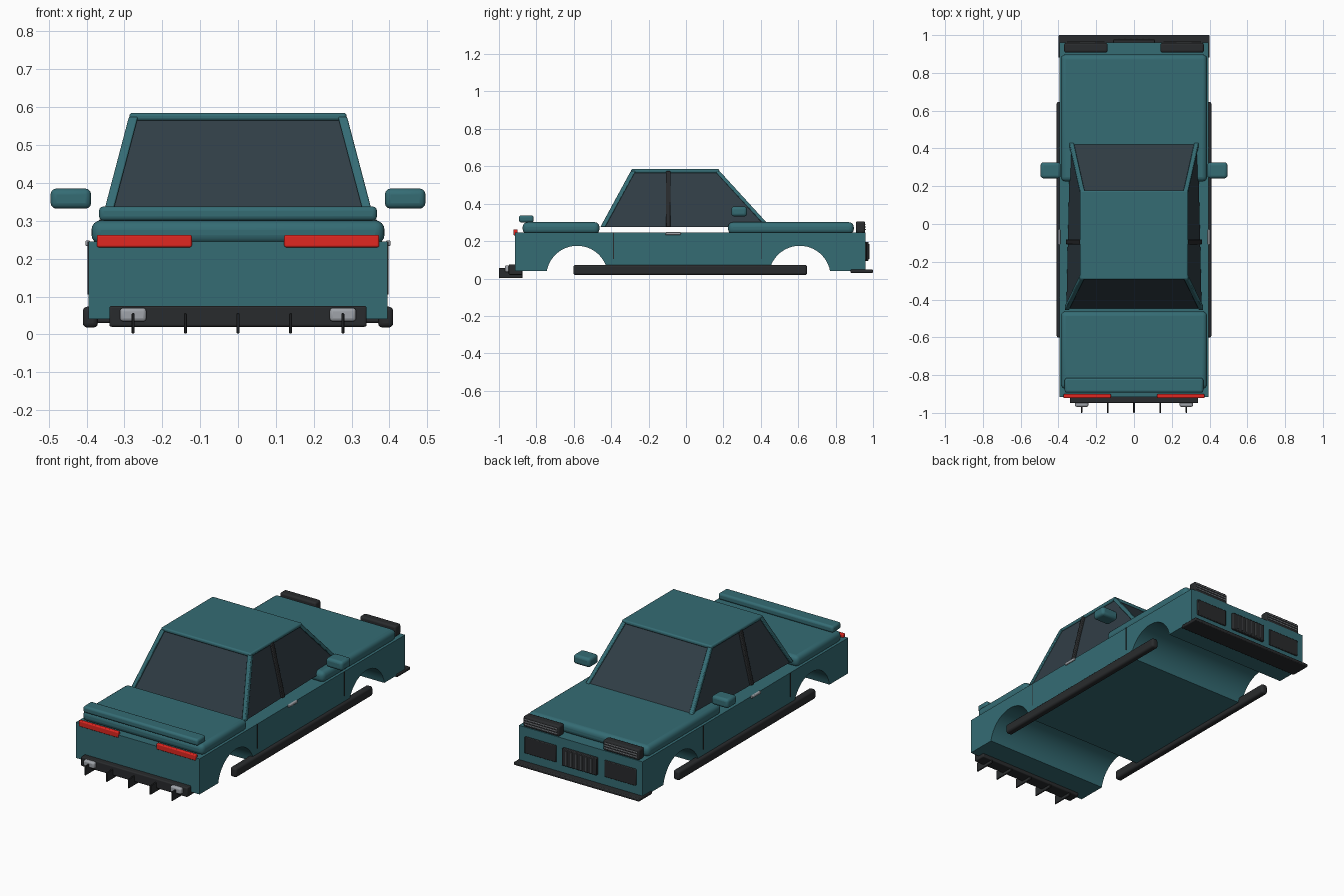
import bpy, bmesh, math
from mathutils import Vector

if "Cube" in bpy.data.objects:
    bpy.data.objects.remove(bpy.data.objects["Cube"])


def material(name, rgb):
    m = bpy.data.materials.new(name)
    m.diffuse_color = (*rgb, 1)
    m.use_nodes = True
    m.node_tree.nodes["Principled BSDF"].inputs["Base Color"].default_value = m.diffuse_color
    return m


PAINT = material("teal_paint", (0.035, 0.15, 0.175))
GLASS = material("dark_glass", (0.03, 0.047, 0.06))
TRIM = material("black_trim", (0.022, 0.024, 0.026))
RED = material("red_lens", (0.75, 0.02, 0.015))
METAL = material("metal", (0.35, 0.37, 0.4))
SLAT = material("grey_slat", (0.12, 0.13, 0.14))


def finish(name, bm, mat, bevel=0.0, segments=3):
    bmesh.ops.recalc_face_normals(bm, faces=bm.faces)
    me = bpy.data.meshes.new(name)
    bm.to_mesh(me)
    bm.free()
    me.materials.append(mat)
    ob = bpy.data.objects.new(name, me)
    bpy.context.collection.objects.link(ob)
    if bevel:
        mod = ob.modifiers.new("bevel", 'BEVEL')
        mod.width, mod.segments = bevel, segments
    bpy.ops.object.select_all(action='DESELECT')
    ob.select_set(True)
    bpy.context.view_layer.objects.active = ob
    bpy.ops.object.shade_smooth_by_angle(angle=math.radians(35))
    return ob


def box(name, x, y, z, mat, bevel=0.0, segments=3):
    """Box from (min, max) ranges on each axis."""
    bm = bmesh.new()
    bmesh.ops.create_cube(bm, size=1)
    for v in bm.verts:
        for i, r in enumerate((x, y, z)):
            v.co[i] = r[0] if v.co[i] < 0 else r[1]
    return finish(name, bm, mat, bevel, segments)


def pair(name, x, *args, **kw):
    """Box on the right side and its mirror image on the left."""
    box(name + "_right", x, *args, **kw)
    box(name + "_left", (-x[1], -x[0]), *args, **kw)


def beam(name, a, b, wx, wy, mat, bevel=0.004):
    """Slanted bar with horizontal ends."""
    bm = bmesh.new()
    rings = [[bm.verts.new(Vector(p) + Vector((sx * wx / 2, sy * wy / 2, 0)))
              for sx, sy in ((-1, -1), (1, -1), (1, 1), (-1, 1))] for p in (a, b)]
    bm.faces.new(rings[0])
    bm.faces.new(rings[1])
    for i in range(4):
        j = (i + 1) % 4
        bm.faces.new((rings[0][i], rings[0][j], rings[1][j], rings[1][i]))
    return finish(name, bm, mat, bevel, 2)


# Lower body: side profile with wheel arches, extruded across the width
def arch(cy, cz=0.01, r=0.165, base=0.04, n=24):
    a0 = math.asin((base - cz) / r)
    return [(cy - r * math.cos(a0 + (math.pi - 2 * a0) * i / n),
             cz + r * math.sin(a0 + (math.pi - 2 * a0) * i / n)) for i in range(n + 1)]


profile = ([(-0.915, 0.245), (-0.915, 0.04)] + arch(-0.582) + arch(0.608)
           + [(0.96, 0.04), (0.96, 0.245)])
bm = bmesh.new()
face = bm.faces.new([bm.verts.new((-0.395, y, z)) for y, z in profile])
ext = bmesh.ops.extrude_face_region(bm, geom=[face])
bmesh.ops.translate(bm, vec=(0.79, 0, 0),
                    verts=[g for g in ext["geom"] if isinstance(g, bmesh.types.BMVert)])
finish("lower_body", bm, PAINT)

# Hood, boot lid and spoiler
box("hood", (-0.387, 0.387), (0.225, 0.897), (0.238, 0.301), PAINT, 0.025, 4)
box("boot_lid", (-0.387, 0.387), (-0.873, -0.463), (0.238, 0.301), PAINT, 0.025, 4)
box("spoiler", (-0.367, 0.367), (-0.893, -0.815), (0.3, 0.338), PAINT, 0.012)

# Cabin glass: tapered block floating just above the body
BASE, TOP = 0.275, 0.572
low = [(-0.358, -0.447), (0.358, -0.447), (0.338, 0.445), (-0.338, 0.445)]
high = [(-0.28, -0.283), (0.28, -0.283), (0.275, 0.168), (-0.275, 0.168)]
bm = bmesh.new()
lv = [bm.verts.new((x, y, BASE)) for x, y in low]
hv = [bm.verts.new((x, y, TOP)) for x, y in high]
bm.faces.new(lv)
bm.faces.new(hv)
for i in range(4):
    j = (i + 1) % 4
    bm.faces.new((lv[i], lv[j], hv[j], hv[i]))
finish("cabin_glass", bm, GLASS)

# Roof and pillars
box("roof", (-0.287, 0.287), (-0.294, 0.178), (0.564, 0.585), PAINT, 0.008)
for s, side in ((1, "right"), (-1, "left")):
    beam("rear_pillar_" + side, (s * 0.355, -0.445, BASE), (s * 0.276, -0.282, 0.575),
         0.024, 0.026, PAINT)
    beam("front_pillar_" + side, (s * 0.335, 0.44, BASE), (s * 0.273, 0.166, 0.575),
         0.024, 0.026, PAINT)
    beam("middle_pillar_" + side, (s * 0.351, -0.095, BASE), (s * 0.278, -0.095, 0.575),
         0.02, 0.026, TRIM)

# Mirrors, side skirts, door handles and door seams
pair("wing_mirror", (0.388, 0.495), (0.242, 0.326), (0.332, 0.385), PAINT, 0.015)
pair("side_skirt", (0.37, 0.41), (-0.602, 0.647), (0.018, 0.073), TRIM, 0.012)
pair("door_handle", (0.39, 0.403), (-0.11, -0.028), (0.233, 0.248), METAL, 0.004)
for y in (-0.388, 0.405):
    pair("door_seam", (0.39, 0.397), (y - 0.002, y + 0.002), (0.105, 0.245), TRIM)

# Tail lights, diffuser, fins and exhausts
pair("tail_light", (0.122, 0.373), (-0.922, -0.9), (0.23, 0.263), RED, 0.005)
box("rear_diffuser", (-0.34, 0.34), (-0.948, -0.875), (0.02, 0.075), TRIM, 0.006)
for x in (-0.277, -0.139, 0, 0.139, 0.277):
    box("diffuser_fin", (x - 0.004, x + 0.004), (-1.0, -0.875), (0.002, 0.056), TRIM, 0.002, 1)
pair("exhaust_tip", (0.242, 0.312), (-0.968, -0.91), (0.034, 0.07), METAL, 0.009)

# Nose: splitter, grille, intakes and raised headlights
box("splitter", (-0.4, 0.4), (0.88, 1.0), (0.03, 0.048), TRIM, 0.005, 2)
box("grille", (-0.11, 0.11), (0.95, 0.976), (0.095, 0.195), TRIM, 0.004, 2)
for i in range(6):
    x = -0.08 + 0.032 * i
    box("grille_bar", (x - 0.003, x + 0.003), (0.97, 0.981), (0.105, 0.185), SLAT)
pair("side_intake", (0.155, 0.355), (0.95, 0.967), (0.097, 0.193), TRIM, 0.004, 2)
pair("headlight", (0.14, 0.37), (0.908, 0.958), (0.243, 0.305), TRIM, 0.01)
for z in (0.262, 0.276, 0.29):
    pair("headlight_slat", (0.15, 0.36), (0.95, 0.962), (z - 0.002, z + 0.002), METAL)
